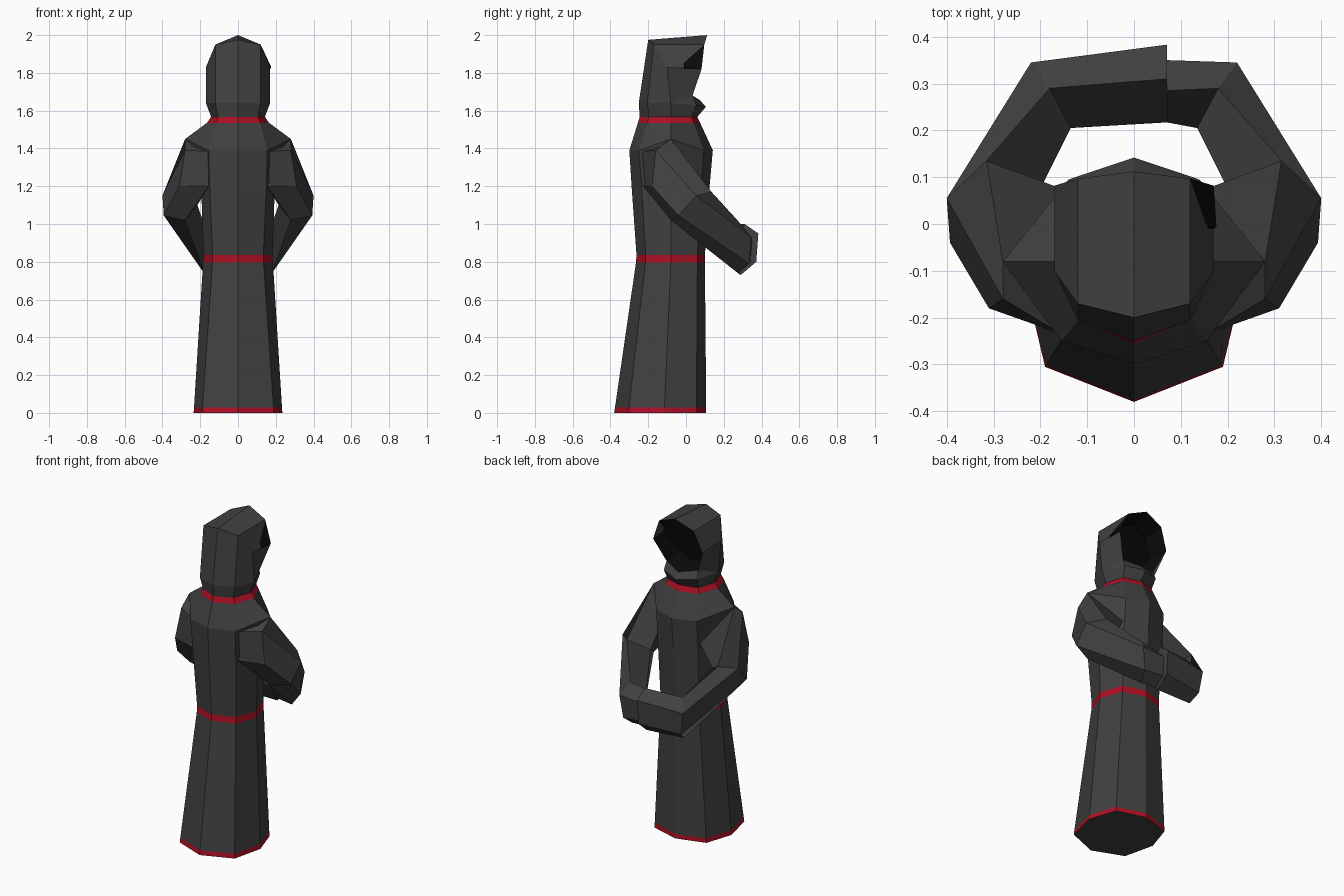
import bpy, bmesh

if "Cube" in bpy.data.objects:
    bpy.data.objects.remove(bpy.data.objects["Cube"])


def material(name, rgb):
    m = bpy.data.materials.new(name)
    m.diffuse_color = (*rgb, 1)
    m.use_nodes = True
    m.node_tree.nodes["Principled BSDF"].inputs["Base Color"].default_value = m.diffuse_color
    return m


GREY = material("dark grey cloth", (0.052, 0.052, 0.052))
RED = material("red trim", (0.42, 0.005, 0.018))
BLACK = material("black hollow", (0.003, 0.003, 0.003))
MATS = [GREY, RED, BLACK]


def loft(name, rings, strip_mats=None, extra=None, caps=True):
    """Join successive closed rings with quads; strip_mats colours each strip."""
    bm = bmesh.new()
    vs = [[bm.verts.new(p) for p in r] for r in rings]
    n = len(rings[0])
    for s, (a, b) in enumerate(zip(vs, vs[1:])):
        for i in range(n):
            j = (i + 1) % n
            f = bm.faces.new((a[i], a[j], b[j], b[i]))
            f.material_index = strip_mats[s] if strip_mats else 0
    if caps:
        bm.faces.new(vs[0])
        f = bm.faces.new(vs[-1])
        f.material_index = strip_mats[-1] if strip_mats else 0
    return finish(name, bm)


def finish(name, bm):
    bmesh.ops.remove_doubles(bm, verts=bm.verts, dist=0.0005)
    bmesh.ops.recalc_face_normals(bm, faces=bm.faces)
    me = bpy.data.meshes.new(name)
    bm.to_mesh(me)
    bm.free()
    for m in MATS:
        me.materials.append(m)
    ob = bpy.data.objects.new(name, me)
    bpy.context.collection.objects.link(ob)
    return ob


def mirror_ring(half):
    """Half ring (back to front, x >= 0) to a full eight-sided ring."""
    return half + [(-x, y, z) for x, y, z in half[-2:0:-1]]


def level(z, back, bx, by, sx, sy, fx, fy, front, side_z=None):
    return mirror_ring([(0, back, z), (bx, by, z), (sx, sy, side_z or z),
                        (fx, fy, z), (0, front, z)])


# Robe from hem to hood base
hood_base = [(0, -.25, 1.64), (.12, -.205, 1.64), (.17, -.08, 1.64),
             (.115, .055, 1.63), (0, .105, 1.62)]
hem = (-.38, .19, -.305, .235, -.115, .18, .055, .107)
waist = (-.265, .135, -.215, .185, -.08, .135, .06, .1)
robe = [
    level(0, *hem),
    level(.028, -.376, .188, -.302, .233, -.114, .178, .055, .107),
    level(.795, *waist),
    level(.835, -.262, .134, -.213, .183, -.08, .134, .06, .1),
    level(1.2, -.288, .15, -.235, .195, -.08, .14, .08, .125),
    level(1.39, -.30, .155, -.25, .28, -.08, .14, .095, .142, 1.45),
    level(1.535, -.255, .118, -.205, .165, -.08, .115, .04, .075),
    level(1.567, -.245, .105, -.195, .142, -.08, .105, .03, .06),
    mirror_ring(hood_base),
]
loft("robe", robe, [1, 0, 1, 0, 0, 0, 1, 0])
bpy.data.objects["robe"].data.polygons  # robe base cap stays grey

# Hood shell, with a dark hollow behind the face opening
crown = [(0, -.2, 1.975), (.12, -.17, 1.95), (.17, -.1, 1.83)]
rim = [(0, .112, 2.0), (.12, .097, 1.95), (.17, .082, 1.82),
       (.11, .035, 1.68), (0, .075, 1.655)]
bm = bmesh.new()


def face(pts, mat=0):
    bm.faces.new([bm.verts.new(p) for p in pts]).material_index = mat


B, C, R = hood_base, crown, rim
for s in (1, -1):
    for quad in ([B[0], B[1], C[1], C[0]], [C[0], C[1], R[1], R[0]],
                 [B[1], B[2], C[2], C[1]], [C[1], C[2], R[2], R[1]],
                 [B[2], R[3], R[2], C[2]], [B[2], B[3], R[3]],
                 [B[3], B[4], R[4], R[3]]):
        face([(s * x, y, z) for x, y, z in quad])
full = mirror_ring(R)
deep = [(x * .85, y - .12, 1.82 + (z - 1.82) * .8) for x, y, z in full]
deep[2] = (.176, -.005, 1.83)      # lining pokes through on one side
for i in range(8):
    j = (i + 1) % 8
    face([full[i], full[j], deep[j], deep[i]], 2)
face(deep, 2)
face(mirror_ring(B))
finish("hood", bm)

# Arms: five-sided sleeves bent at the elbow, joined in front
shoulder = [(.28, -.08, 1.45), (.28, -.16, 1.39), (.31, -.18, 1.2),
            (.155, -.225, 1.2), (.14, .07, 1.25)]
shoulder_root = [(.12, -.08, 1.45), (.155, -.235, 1.385), (.15, -.22, 1.21),
                 (.13, -.2, 1.2), (.12, .06, 1.25)]
elbow = [(.315, .135, 1.17), (.4, .055, 1.15), (.393, -.04, 1.045),
         (.28, -.08, 1.02), (.215, .045, 1.1)]
wrist = [(.18, .29, 1.0), (.22, .345, .93), (.2, .335, .79),
         (.18, .275, .74), (.135, .205, .87)]
cuffs = {
    1: [(.07, .285, .98), (.07, .35, .92), (.07, .34, .8),
        (.07, .28, .75), (.07, .217, .86)],
    -1: [(.07, .31, 1.0), (.07, .383, .95), (.07, .372, .8),
         (.07, .29, .73), (.07, .217, .85)],
}
for side, name in ((1, "right_sleeve"), (-1, "left_sleeve")):
    sections = [[(side * x, y, z) for x, y, z in r]
                for r in (shoulder_root, shoulder, elbow, wrist)]
    loft(name, sections + [cuffs[side]])

# Robe base is plain cloth, as is the hidden top cap
for p in bpy.data.objects["robe"].data.polygons:
    if len(p.vertices) == 8:
        p.material_index = 0
